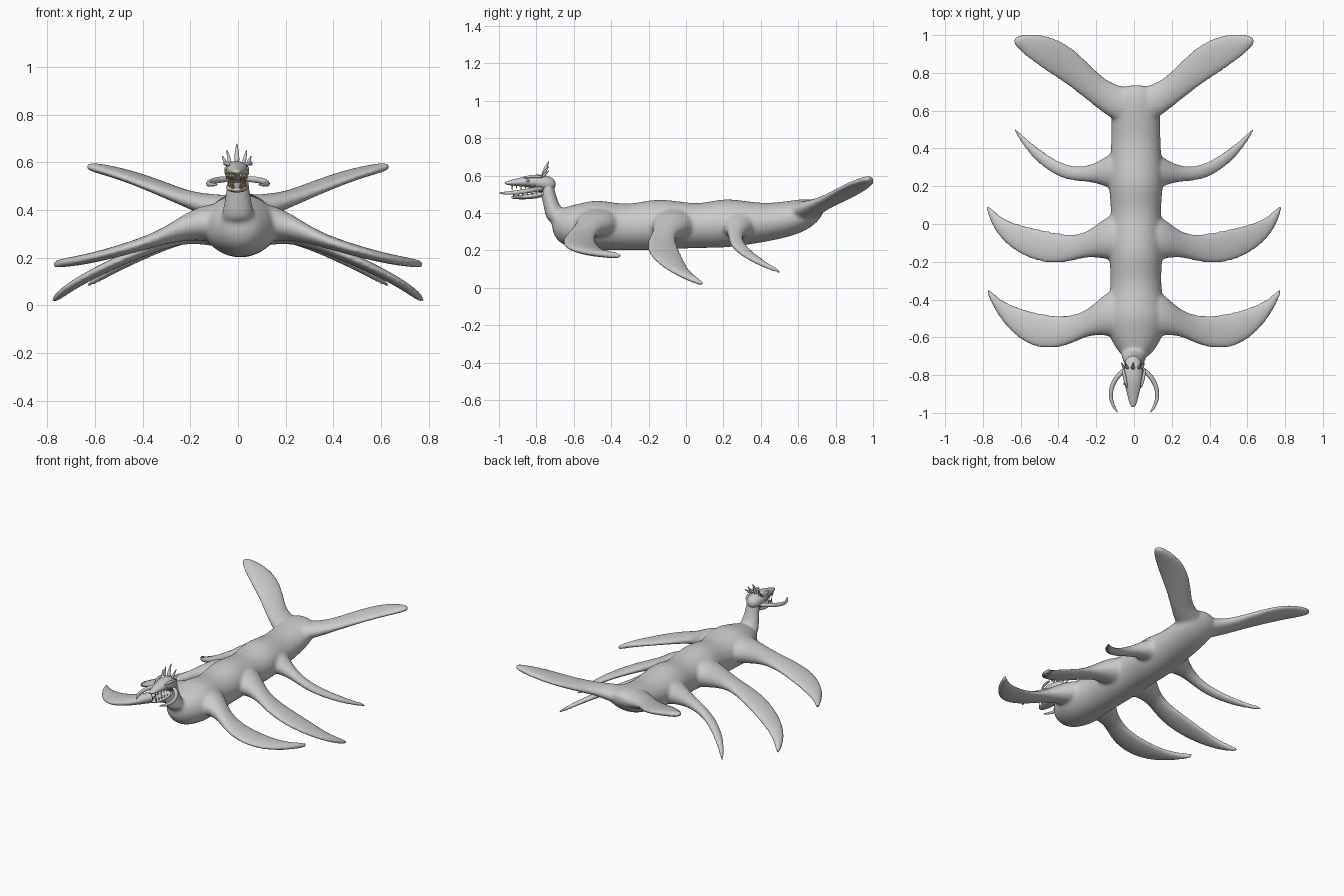
import bpy
import bmesh
import math
from mathutils import Vector

old = bpy.data.objects.get("Cube")
if old:
    bpy.data.objects.remove(old, do_unlink=True)

X, Y, Z = Vector((1, 0, 0)), Vector((0, 1, 0)), Vector((0, 0, 1))
SIDES = (-1, 1)


def material(name, colour):
    mat = bpy.data.materials.new(name)
    mat.use_nodes = True
    mat.diffuse_color = (*colour, 1)
    mat.node_tree.nodes["Principled BSDF"].inputs["Base Color"].default_value = (*colour, 1)
    return mat


skin = material("grey skin", (0.6, 0.6, 0.6))
ivory = material("yellow ivory", (0.6, 0.45, 0.15))
mouth_dark = material("dark mouth", (0.1, 0.08, 0.07))


def loft(bm, sections, count=12):
    """Skin a closed tube through (centre, half axis, half axis) ellipses."""
    rings = []
    for centre, a, b in sections:
        ring = []
        for i in range(count):
            t = math.tau * i / count
            ring.append(bm.verts.new(centre + (a * math.cos(t) + b * math.sin(t)) * 1.04))
        rings.append(ring)
    for low, high in zip(rings, rings[1:]):
        for i in range(count):
            j = (i + 1) % count
            bm.faces.new((low[i], low[j], high[j], high[i]))
    bm.faces.new(rings[0])
    bm.faces.new(rings[-1])


def trunk(bm, rows, x=0.0):
    """Loft along y from rows of (y, top, bottom, half width)."""
    loft(bm, [(Vector((x, y, (top + low) / 2)), X * w, Z * (top - low) / 2)
              for y, top, low, w in rows])


def fin(bm, rows, side):
    """Loft a blade from rows of (leading x y, trailing x y, height, half thickness)."""
    sections = []
    for lx, ly, tx, ty, z, thick in rows:
        lead, trail = Vector((lx * side, ly, z)), Vector((tx * side, ty, z))
        sections.append(((lead + trail) / 2, (lead - trail) / 2, Z * thick))
    loft(bm, sections)


def tube(bm, points, radii, count=8):
    """Loft a round tapering tube along a path."""
    pts = [Vector(p) for p in points]
    sections = []
    for i, (p, r) in enumerate(zip(pts, radii)):
        tangent = pts[min(i + 1, len(pts) - 1)] - pts[max(i - 1, 0)]
        a = tangent.cross(X if abs(tangent.x) < abs(tangent.z) else Z).normalized()
        sections.append((p, a * r, tangent.cross(a).normalized() * r))
    loft(bm, sections, count)


def finish(bm, name, mat, levels=2):
    bmesh.ops.recalc_face_normals(bm, faces=bm.faces)
    for face in bm.faces:
        face.smooth = True
    mesh = bpy.data.meshes.new(name)
    bm.to_mesh(mesh)
    bm.free()
    mesh.materials.append(mat)
    obj = bpy.data.objects.new(name, mesh)
    bpy.context.collection.objects.link(obj)
    if levels:
        obj.modifiers.new("rounding", "SUBSURF").levels = levels
        obj.modifiers["rounding"].render_levels = levels
    return obj


# Trunk, with a hump over each pair of flippers
TRUNK = [
    (-.72, .40, .29, .05), (-.66, .43, .22, .11), (-.55, .455, .205, .16),
    (-.47, .475, .2, .16), (-.3, .435, .2, .125), (-.15, .49, .2, .15),
    (.07, .435, .215, .125), (.2, .49, .21, .15), (.4, .445, .24, .13),
    (.55, .465, .27, .13), (.66, .48, .31, .13), (.74, .46, .39, .08)]

# Flippers and tail flukes, root to tip
FRONT_FLIPPER = [
    (.04, -.62, .04, -.32, .34, .09), (.15, -.585, .15, -.36, .35, .075),
    (.25, -.59, .24, -.455, .32, .05), (.35, -.65, .34, -.49, .275, .03),
    (.5, -.67, .48, -.48, .23, .025), (.63, -.6, .62, -.44, .195, .022),
    (.73, -.48, .71, -.4, .18, .02), (.79, -.34, .775, -.335, .17, .018)]
MIDDLE_FLIPPER = [
    (.04, -.2, .04, .08, .33, .1), (.15, -.185, .15, .04, .34, .08),
    (.25, -.17, .25, -.05, .3, .045), (.36, -.21, .35, -.06, .25, .03),
    (.5, -.21, .48, -.03, .19, .025), (.65, -.14, .62, 0, .12, .022),
    (.75, -.03, .71, .04, .06, .02), (.79, .1, .775, .105, .016, .018)]
REAR_FLIPPER = [
    (.04, .16, .04, .42, .34, .09), (.13, .19, .13, .37, .34, .07),
    (.22, .225, .22, .31, .3, .04), (.33, .225, .32, .3, .25, .028),
    (.43, .26, .42, .34, .2, .022), (.53, .34, .51, .405, .15, .018),
    (.6, .43, .58, .46, .11, .016), (.645, .515, .635, .515, .08, .014)]
TAIL_FLUKE = [
    (0, .5, -.02, .7, .39, .07), (.13, .56, .05, .725, .41, .055),
    (.24, .65, .16, .76, .44, .035), (.37, .75, .27, .89, .49, .028),
    (.5, .83, .4, .985, .54, .024), (.6, .91, .52, 1.01, .57, .022),
    (.65, .965, .63, 1.0, .585, .018)]

# Neck rows: y, height, half width, half depth
NECK = [
    (-.62, .34, .08, .1), (-.69, .37, .07, .06), (-.715, .43, .058, .045),
    (-.735, .49, .048, .04), (-.745, .55, .043, .04), (-.75, .58, .03, .03)]

bm = bmesh.new()
trunk(bm, TRUNK, x=.01)
loft(bm, [(Vector((0, y, z)), X * w, Y * d) for y, z, w, d in NECK])
for side in SIDES:
    for blade in (FRONT_FLIPPER, MIDDLE_FLIPPER, REAR_FLIPPER, TAIL_FLUKE):
        fin(bm, blade, side)
body = finish(bm, "body_with_flippers", skin)
# Fuse the overlapping volumes into one soft skin
fuse = body.modifiers.new("fuse", "REMESH")
fuse.mode = "VOXEL"
fuse.voxel_size = .01
fuse.use_smooth_shade = True
soften = body.modifiers.new("soften", "SMOOTH")
soften.factor = .5
soften.iterations = 8

# Head
HEAD_X = -.005
bm = bmesh.new()
trunk(bm, [(-.695, .575, .53, .025), (-.735, .6, .505, .05), (-.8, .608, .53, .055),
           (-.86, .597, .54, .042), (-.92, .58, .545, .027), (-.972, .567, .552, .013)], HEAD_X)
finish(bm, "skull", skin)

bm = bmesh.new()
trunk(bm, [(-.72, .54, .5, .03), (-.79, .512, .477, .048), (-.86, .497, .472, .042),
           (-.94, .494, .474, .02)], HEAD_X)
finish(bm, "lower_jaw", skin)

bm = bmesh.new()
trunk(bm, [(-.74, .55, .49, .035), (-.77, .55, .49, .04), (-.79, .54, .495, .036)], HEAD_X)
finish(bm, "mouth_lining", mouth_dark)

# Brow ridges and eyes
for label, side in (("right", -1), ("left", 1)):
    bm = bmesh.new()
    tube(bm, [(side * .035, -.87, .588), (side * .05, -.82, .598), (side * .058, -.76, .592)],
         (.005, .011, .006))
    finish(bm, label + "_brow", skin)
    bm = bmesh.new()
    bmesh.ops.create_uvsphere(bm, u_segments=12, v_segments=8, radius=.009)
    bmesh.ops.translate(bm, verts=bm.verts, vec=(side * .043 + HEAD_X, -.845, .574))
    finish(bm, label + "_eye", ivory, 0)

    # Curved feeler beside the jaw
    bm = bmesh.new()
    tube(bm, [(side * .03, -.76, .53), (side * .09, -.80, .527), (side * .128, -.88, .512),
              (side * .12, -.95, .505), (side * .085, -1.0, .507)],
         (.014, .014, .013, .01, .005))
    finish(bm, label + "_feeler", skin)

# Crown of horns, leaning back
bm = bmesh.new()
for x, spread, height, radius in ((0, 0, .09, .014), (.028, .014, .062, .01), (.045, .016, .035, .009)):
    for side in (SIDES if x else (1,)):
        root = Vector((side * x + HEAD_X, -.765, .592))
        lean = Vector((side * spread, .035, height))
        tube(bm, [root, root + lean * .5 - Y * .006, root + lean], (radius, radius * .7, .002))
finish(bm, "horns", skin)

# Two rows of teeth, following the taper of the jaws
bm = bmesh.new()
for step in range(6):
    y = -.81 - step * .024
    for side in SIDES:
        x = side * (.043 - step * .0055) + HEAD_X
        length = .03 if step in (3, 5) else .02
        tube(bm, [(x, y, .55), (x, y, .55 - length)], (.005, .001), 6)
        tube(bm, [(x * .9, y + .01, .487), (x * .9, y + .01, .49 + length)], (.005, .001), 6)
finish(bm, "teeth", ivory, 0)
